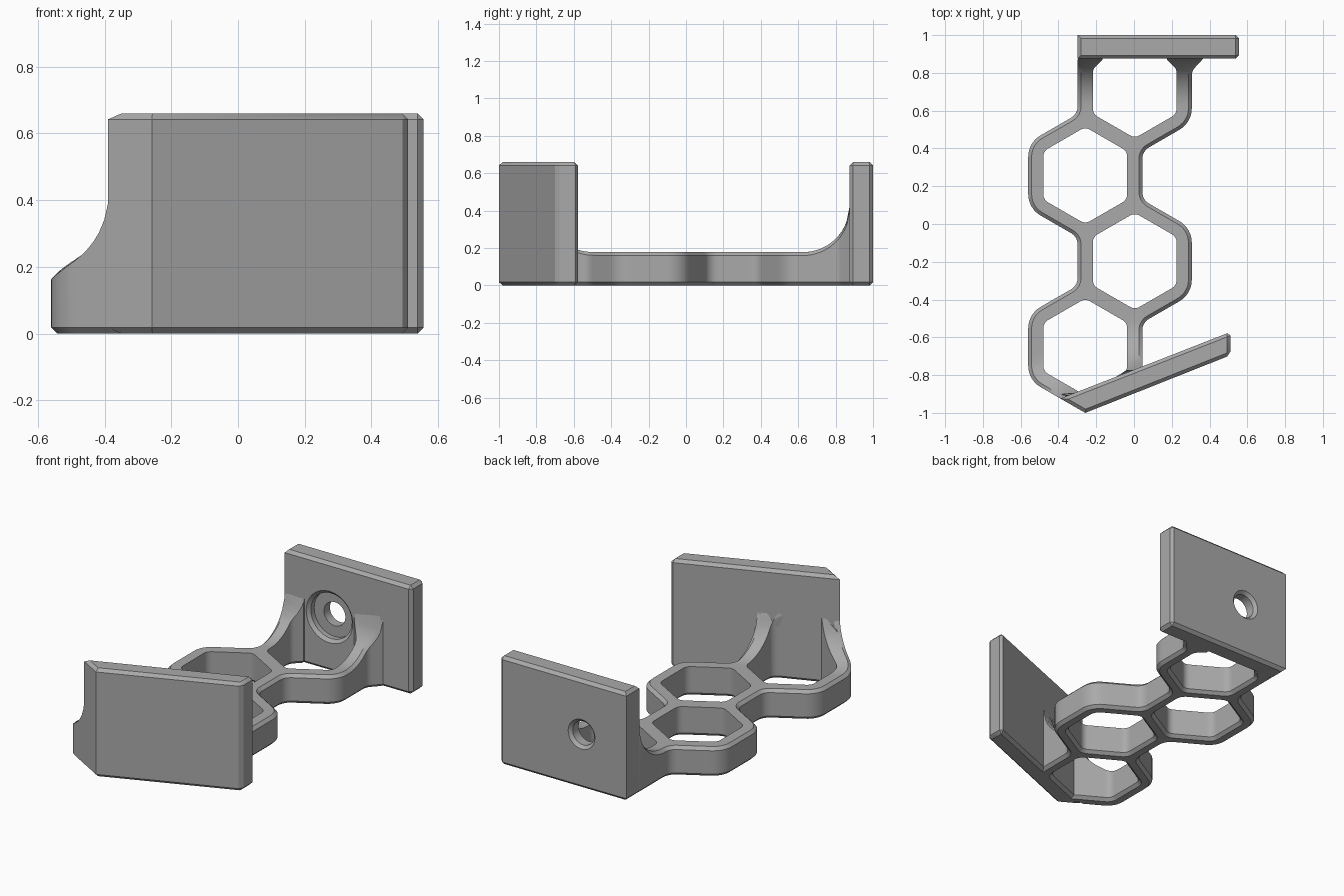
import bpy
import bmesh
import math
from mathutils import Vector

cube = bpy.data.objects.get("Cube")
if cube:
    bpy.data.objects.remove(cube, do_unlink=True)

grey = bpy.data.materials.new("mid grey")
grey.use_nodes = True
grey.diffuse_color = (0.4, 0.4, 0.4, 1)
grey.node_tree.nodes["Principled BSDF"].inputs["Base Color"].default_value = (0.4, 0.4, 0.4, 1)

# Main dimensions
LEFT, RIGHT = -0.258, 0.004          # the two staggered cell columns
ROWS = [-0.651, -0.197, 0.257, 0.711]
OUTER, INNER = 0.302, 0.222          # outer and inner cell half widths
FLOOR, SWEEP, CHAMFER = 0.178, 0.25, 0.018
PLATE_TOP, BACK_FACE = 0.66, 0.875
FRONT_A, FRONT_B = Vector((-0.39, -0.924)), Vector((0.51, -0.572))
along = (FRONT_B - FRONT_A).normalized()
FRONT_NORMAL = Vector((-along.y, along.x))


def make_object(name, bm):
    bmesh.ops.recalc_face_normals(bm, faces=bm.faces)
    mesh = bpy.data.meshes.new(name)
    bm.to_mesh(mesh)
    bm.free()
    mesh.materials.append(grey)
    obj = bpy.data.objects.new(name, mesh)
    bpy.context.collection.objects.link(obj)
    return obj


def activate(obj):
    bpy.ops.object.select_all(action='DESELECT')
    obj.select_set(True)
    bpy.context.view_layer.objects.active = obj


def rounded(corners, step=0.02, segments=6):
    """Closed outline with rounded corners, evenly subdivided."""
    path = []
    for i, (x, y, r) in enumerate(corners):
        p = Vector((x, y))
        if r == 0:
            path.append(p)
            continue
        u = (Vector(corners[i - 1][:2]) - p).normalized()
        v = (Vector(corners[(i + 1) % len(corners)][:2]) - p).normalized()
        half = u.angle(v) / 2
        centre = p + (u + v).normalized() * r / math.sin(half)
        a = p + u * r / math.tan(half) - centre
        b = p + v * r / math.tan(half) - centre
        for k in range(segments + 1):
            path.append(centre + a.lerp(b, k / segments).normalized() * r)
    points = []
    for i, p in enumerate(path):
        q = path[(i + 1) % len(path)]
        n = max(1, math.ceil((q - p).length / step))
        points += [p.lerp(q, k / n) for k in range(n)]
    return points


def offset(loop, distance):
    result = []
    for i, p in enumerate(loop):
        t = (loop[(i + 1) % len(loop)] - loop[i - 1]).normalized()
        result.append(p + Vector((-t.y, t.x)) * distance)
    return result


def height(p):
    """Lattice top: flat, sweeping up into each plate."""
    top = FLOOR
    for d in (BACK_FACE - p.y, (p - FRONT_A).dot(FRONT_NORMAL)):
        if d < -0.02:
            return 0.1               # buried end inside a plate
        d = min(max(d, 0), SWEEP)
        top = max(top, FLOOR + SWEEP - math.sqrt(SWEEP ** 2 - (SWEEP - d) ** 2))
    return top


def add_ring(bm, loop, level):
    return [bm.verts.new((p.x, p.y, level(p))) for p in loop]


def bridge(bm, rings):
    for low, high in zip(rings, rings[1:]):
        for i in range(len(low)):
            bm.faces.new((low[i - 1], low[i], high[i], high[i - 1]))


# Honeycomb outline, down the -x side and back up the +x side
half_side = OUTER / math.sqrt(3)
notch = 2 * half_side - (OUTER - (RIGHT - LEFT)) / math.sqrt(3)
x_out, x_in = LEFT - OUTER, RIGHT - OUTER
X_out, X_in = RIGHT + OUTER, LEFT + OUTER
BIG, SMALL = 0.13, 0.07
outline = [
    (x_in + 0.01, 0.95, 0), (x_in + 0.01, 0.89, 0), (x_in, 0.87, 0),
    (x_in, ROWS[2] + notch, SMALL),
    (x_out, ROWS[2] + half_side, BIG), (x_out, ROWS[2] - half_side, BIG),
    (x_in, ROWS[2] - notch, SMALL), (x_in, ROWS[0] + notch, SMALL),
    (x_out, ROWS[0] + half_side, BIG), (x_out, ROWS[0] - half_side, BIG),
    (-0.385, -0.927, 0), (-0.365, -0.925, 0), (-0.26, -0.95, 0),
    (X_in, -0.83, 0), (X_in, ROWS[1] - notch, SMALL),
    (X_out, ROWS[1] - half_side, BIG), (X_out, ROWS[1] + half_side, BIG),
    (X_in, ROWS[1] + notch, SMALL), (X_in, ROWS[3] - notch, SMALL),
    (X_out, ROWS[3] - half_side, BIG),
    (X_out, 0.81, 0.06), (X_out + 0.06, BACK_FACE, 0), (X_out + 0.06, 0.95, 0),
]
outer = rounded(outline)

# Cell openings: three hexagons and one that ends at the back plate
radius = INNER * 2 / math.sqrt(3)
cells = []
for cx, cy in zip((LEFT, RIGHT, LEFT), ROWS):
    turns = [math.radians(30 + 60 * k) for k in range(6)]
    cells.append(rounded([(cx + radius * math.cos(a), cy + radius * math.sin(a), 0.05) for a in turns]))
low = ROWS[3] - radius / 2
cells.append(rounded([
    (RIGHT + 0.17, 0.9, 0), (RIGHT - 0.17, 0.9, 0), (RIGHT - 0.17, 0.87, 0),
    (RIGHT - INNER, 0.82, 0.05), (RIGHT - INNER, low, 0.05),
    (RIGHT, ROWS[3] - radius, 0.05), (RIGHT + INNER, low, 0.05),
    (RIGHT + INNER, 0.82, 0.05), (RIGHT + 0.17, 0.87, 0)]))

# Honeycomb lattice
bm = bmesh.new()
stacks = [[
    add_ring(bm, offset(outer, CHAMFER), lambda p: 0),
    add_ring(bm, outer, lambda p: CHAMFER),
    add_ring(bm, outer, lambda p: height(p) - CHAMFER),
    add_ring(bm, offset(outer, CHAMFER), height)]]
for cell in cells:
    stacks.append([
        add_ring(bm, offset(cell, -CHAMFER), lambda p: 0),
        add_ring(bm, cell, lambda p: CHAMFER),
        add_ring(bm, cell, height)])
for rings in stacks:
    bridge(bm, rings)
for end in (0, -1):
    edges = []
    for rings in stacks:
        ring = rings[end]
        edges += [bm.edges.get((ring[i - 1], ring[i])) for i in range(len(ring))]
    bmesh.ops.triangle_fill(bm, use_beauty=True, use_dissolve=False, edges=edges, normal=(0, 0, 1))
lattice = make_object("honeycomb_lattice", bm)


# Upright plates with chamfered rims
def plate(name, corners):
    bm = bmesh.new()
    rings = [[bm.verts.new((x, y, z)) for x, y in corners] for z in (0, PLATE_TOP)]
    bridge(bm, rings)
    for ring in rings:
        bm.faces.new(ring)
    rims = [e for e in bm.edges
            if abs(e.verts[0].co.z - e.verts[1].co.z) < 0.01 or e.verts[0].co.x > 0.4]
    bmesh.ops.bevel(bm, geom=rims, offset=CHAMFER, segments=1, affect='EDGES')
    return make_object(name, bm)


back_plate = plate("back_plate", [(x_in, BACK_FACE), (0.556, BACK_FACE), (0.556, 1), (x_in, 1)])
front_plate = plate("front_plate", [tuple(FRONT_A), (LEFT, -1), (0.51, -0.695), tuple(FRONT_B)])

# Stepped screw hole through the back plate
bm = bmesh.new()
profile = [(0.157, 0.85), (0.157, 0.875), (0.138, 0.893), (0.138, 0.925),
           (0.072, 0.925), (0.072, 0.982), (0.09, 1.0), (0.09, 1.03)]
rings = []
for r, y in profile:
    rings.append([bm.verts.new((RIGHT + r * math.cos(a), y, PLATE_TOP / 2 + r * math.sin(a)))
                  for a in (math.tau * k / 48 for k in range(48))])
bridge(bm, rings)
bm.faces.new(rings[0])
bm.faces.new(rings[-1])
cutter = make_object("screw_hole_cutter", bm)
cutter.hide_render = True
cut = back_plate.modifiers.new("screw_hole", 'BOOLEAN')
cut.object = cutter
cut.operation = 'DIFFERENCE'
cut.solver = 'EXACT'
activate(back_plate)
bpy.ops.object.modifier_apply(modifier=cut.name)
bpy.data.objects.remove(cutter, do_unlink=True)

for part in (lattice, back_plate, front_plate):
    activate(part)
    bpy.ops.object.shade_smooth_by_angle(angle=math.radians(30))
